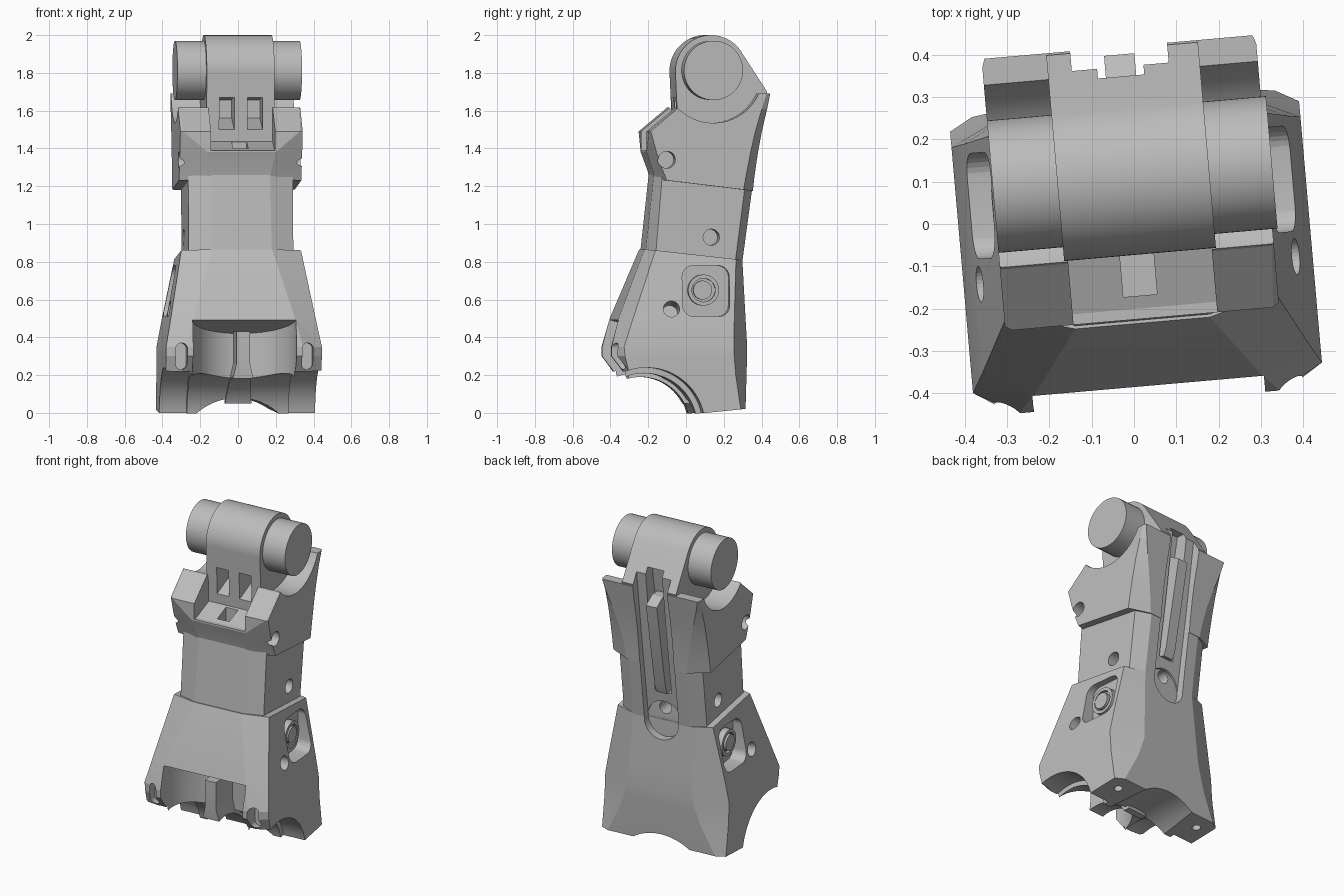
import bpy, bmesh, math
from mathutils import Matrix, Vector

cube = bpy.data.objects.get("Cube")
if cube:
    bpy.data.objects.remove(cube, do_unlink=True)

grey = bpy.data.materials.new("plain grey")
grey.use_nodes = True
COLOUR = (0.5, 0.5, 0.5, 1)
grey.diffuse_color = COLOUR
grey.node_tree.nodes["Principled BSDF"].inputs["Base Color"].default_value = COLOUR

parts, cutters = [], []


def make(name, bm, cutter=False):
    bmesh.ops.recalc_face_normals(bm, faces=bm.faces)
    mesh = bpy.data.meshes.new(name)
    bm.to_mesh(mesh)
    bm.free()
    ob = bpy.data.objects.new(name, mesh)
    bpy.context.collection.objects.link(ob)
    mesh.materials.append(grey)
    ob.hide_render = cutter
    (cutters if cutter else parts).append(ob)
    return ob


def skin(name, rings, cutter=False):
    """Join matching rings of points into a closed solid."""
    bm = bmesh.new()
    loops = [[bm.verts.new(p) for p in ring] for ring in rings]
    n = len(loops[0])
    for a, b in zip(loops, loops[1:]):
        for i in range(n):
            j = (i + 1) % n
            bm.faces.new((a[i], a[j], b[j], b[i]))
    bm.faces.new(loops[0])
    bm.faces.new(loops[-1])
    return make(name, bm, cutter)


def prism(name, pts, axis, a, b, cutter=False):
    """Extrude a 2D outline from a to b: axis x uses (y, z), y uses (x, z), z uses (x, y)."""
    place = {"x": lambda u, v, d: (d, u, v),
             "y": lambda u, v, d: (u, d, v),
             "z": lambda u, v, d: (u, v, d)}[axis]
    return skin(name, [[place(u, v, d) for u, v in pts] for d in (a, b)], cutter)


def arc(cu, cv, r, start=0, end=360, n=48):
    full = end - start == 360
    return [(cu + r * math.cos(t), cv + r * math.sin(t)) for t in
            (math.radians(start + (end - start) * i / (n if full else n - 1)) for i in range(n))]


def rrect(cu, cv, w, h, r):
    """Rounded rectangle outline."""
    pts = []
    for k, (su, sv) in enumerate(((1, 1), (-1, 1), (-1, -1), (1, -1))):
        pts += arc(cu + su * (w / 2 - r), cv + sv * (h / 2 - r), r, 90 * k, 90 * k + 89, 8)
    return pts


def box(x, y, z):
    return [(y[0], z[0]), (y[1], z[0]), (y[1], z[1]), (y[0], z[1])], "x", x[0], x[1]


def cut(ob, *tools):
    for tool in tools:
        mod = ob.modifiers.new("cut", "BOOLEAN")
        mod.operation, mod.solver, mod.object = "DIFFERENCE", "EXACT", tool
    bpy.context.view_layer.update()
    mesh = bpy.data.meshes.new_from_object(ob.evaluated_get(bpy.context.evaluated_depsgraph_get()))
    ob.modifiers.clear()
    ob.data = mesh


def shell(name, sections):
    """Chamfered body: z, tilt, half width, front (y, half), side front y, side back y, back (y, half)."""
    rings = []
    for z, tilt, w, yf, wf, sf, sb, yb, wb in sections:
        half = [(wf, yf), (w, sf), (w, sb), (wb, yb)]
        ring = half + [(-x, y) for x, y in reversed(half)]
        rings.append([(x, y, z + tilt * y) for x, y in ring])
    return skin(name, rings)


# main bodies
lower = shell("lower_housing", [
    (-.007, .1, .414, -.30, .30, -.28, .255, .285, .36),
    (.20, 0, .414, -.345, .33, -.335, .228, .298, .27),
    (.30, 0, .414, -.422, .33, -.36, .22, .304, .235),
    (.35, 0, .414, -.422, .31, -.365, .218, .306, .22),
    (.50, 0, .385, -.382, .27, -.315, .223, .298, .21),
    (.84, -.11, .318, -.235, .16, -.19, .238, .283, .19)])
waist = shell("waist", [
    (.78, 0, .278, -.237, .16, -.19, .235, .28, .19),
    (1.26, 0, .278, -.185, .155, -.15, .297, .345, .19)])
upper = shell("upper_yoke", [
    (1.215, -.12, .325, -.18, .16, -.13, .278, .338, .20),
    (1.27, -.06, .325, -.19, .16, -.15, .29, .345, .21),
    (1.38, 0, .325, -.225, .18, -.185, .315, .362, .235),
    (1.49, 0, .325, -.225, .31, -.215, .34, .38, .265),
    (1.61, 0, .325, -.08, .32, -.075, .375, .405, .30),
    (1.69, 0, .325, -.03, .32, -.02, .40, .42, .318)])

# hinge head: rounded hub running down into the yoke, plus the cross shaft
HY, HZ = .117, 1.81
hub = prism("hinge_hub", arc(HY, HZ, .19, 35, 185, 40) +
            [(-.055, 1.42), (.34, 1.42), (.415, 1.70)], "x", -.172, .188)
prism("hinge_shaft", arc(HY, HZ + .003, .157, n=64), "x", -.325, .337)

# curved shaft seats and the front notch in the yoke
seat = prism("seat_cutter", arc(HY, 1.8, .265, n=64), "x", -.6, .6, True)
notch = prism("notch_cutter", [(-.5, 1.39), (-.2, 1.39), (-.05, 1.44), (-.05, 1.8), (-.5, 1.8)],
              "x", -.163, .178, True)
pit = prism("pit_cutter", *box((-.04, .04), (-.17, -.07), (1.33, 1.6)), True)
cut(upper, seat, notch, pit)
for a, b in ((-.105, -.025), (.045, .125)):
    window = prism("window_cutter", [(-.3, 1.5), (-.06, 1.5), (.1, 1.56), (.1, 1.67), (-.3, 1.67)],
                   "x", a, b, True)
    cut(hub, window)
    cut(upper, window)

# long stepped groove on the back
groove = prism("groove_cutter", [(.235, .79), (.245, .86), (.315, 1.33), (.375, 1.78), (.6, 1.78), (.6, .79)],
               "x", -.115, .115, True)
groove_end = prism("groove_end_cutter", arc(0, .80, .115), "y", .237, .6, True)
deep = prism("deep_groove_cutter", [(.17, .98), (.22, 1.35), (.30, 1.80), (.6, 1.80), (.6, .98)],
             "x", -.055, .055, True)
pin_hole = prism("back_hole_cutter", arc(0, .87, .04, n=24), "y", .12, .5, True)
for ob in (lower, waist, upper, hub):
    cut(ob, groove, groove_end, deep, pin_hole)
bar = prism("groove_bar", [(.18, 1.0), (.28, .98), (.30, 1.03), (.402, 1.58), (.33, 1.62), (.27, 1.62)],
            "x", -.036, .036)

# axle arch, front pocket with a sloping ceiling, and underside arch
AY, AZ = -.245, -.07
arch = prism("inner_arch_cutter", arc(AY, AZ, .28, n=64), "x", -.6, .6, True)
disc = arc(0, -.40, .275, n=64)
socket = skin("socket_cutter", [[(x, y, -.2) for x, y in disc],
                                [(x, y, .42 - .28 * (y + .125)) for x, y in disc]], True)
under = prism("underside_cutter", arc(0, -.25, .33, n=64), "y", -.6, .6, True)
cut(lower, arch, socket, under)

# front rib flaring towards its foot
rib = skin("front_rib", [[(-w, f, z), (w, f, z), (w, b, z), (-w, b, z)] for w, f, b, z in
                         ((.07, -.24, .03, .05), (.055, -.31, -.02, .18),
                          (.036, -.32, -.09, .26), (.036, -.32, -.09, .43))])
cut(rib, prism("rib_cutter", arc(AY, AZ, .26, n=64), "x", -.2, .2, True))

# details repeated on both sides
lean = math.atan2(.1, .5)
for s in (-1, 1):
    side = "left" if s > 0 else "right"
    wheel = prism("outer_arch_cutter", arc(AY, AZ, .31, n=64), "x", s * .27, s * .6, True)
    slot = prism("toe_slot_cutter", rrect(s * .335, .30, .06, .14, .0299), "y", -.6, -.33, True)
    foot = prism("foot_hole_cutter", arc(s * .32, .19, .025, n=20), "z", -.1, .08, True)
    pocket = prism("flank_pocket_cutter", rrect(.075, .645, .25, .27, .06), "x", s * .285, s * .6, True)

    # bolt hole square to the leaning flank
    hole = prism("flank_hole_cutter", arc(0, 0, .043, n=28), "x", -.12, .12, True)
    hole.data.transform(Matrix.Translation(Vector((s * .374, -.11, .55)))
                        @ Matrix.Rotation(-s * lean, 4, "Y"))
    cut(lower, wheel, slot, foot, hole, pocket)

    # bearing boss on the pocket floor
    boss = prism(side + "_pocket_boss", arc(.065, .65, .082), "x", s * .275, s * .325)
    cut(boss, prism("boss_cutter", arc(.065, .65, .062), "x", s * .305, s * .5, True))
    prism(side + "_boss_pin", arc(.06, .65, .05), "x", s * .28, s * .33)

    cut(waist, prism("waist_hole_cutter", arc(.11, .93, .043, n=28), "x", s * .16, s * .5, True))
    cut(upper, prism("yoke_hole_cutter", arc(-.13, 1.34, .045, n=28), "x", s * .22, s * .5, True))

for tool in cutters:
    bpy.data.objects.remove(tool, do_unlink=True)

# turn the finished assembly slightly and smooth its curved faces
turn = Matrix.Rotation(math.radians(5), 4, "Z")
bpy.ops.object.select_all(action="DESELECT")
for ob in parts:
    ob.data.transform(turn)
    ob.select_set(True)
bpy.context.view_layer.objects.active = parts[0]
bpy.ops.object.shade_smooth_by_angle(angle=math.radians(12))
